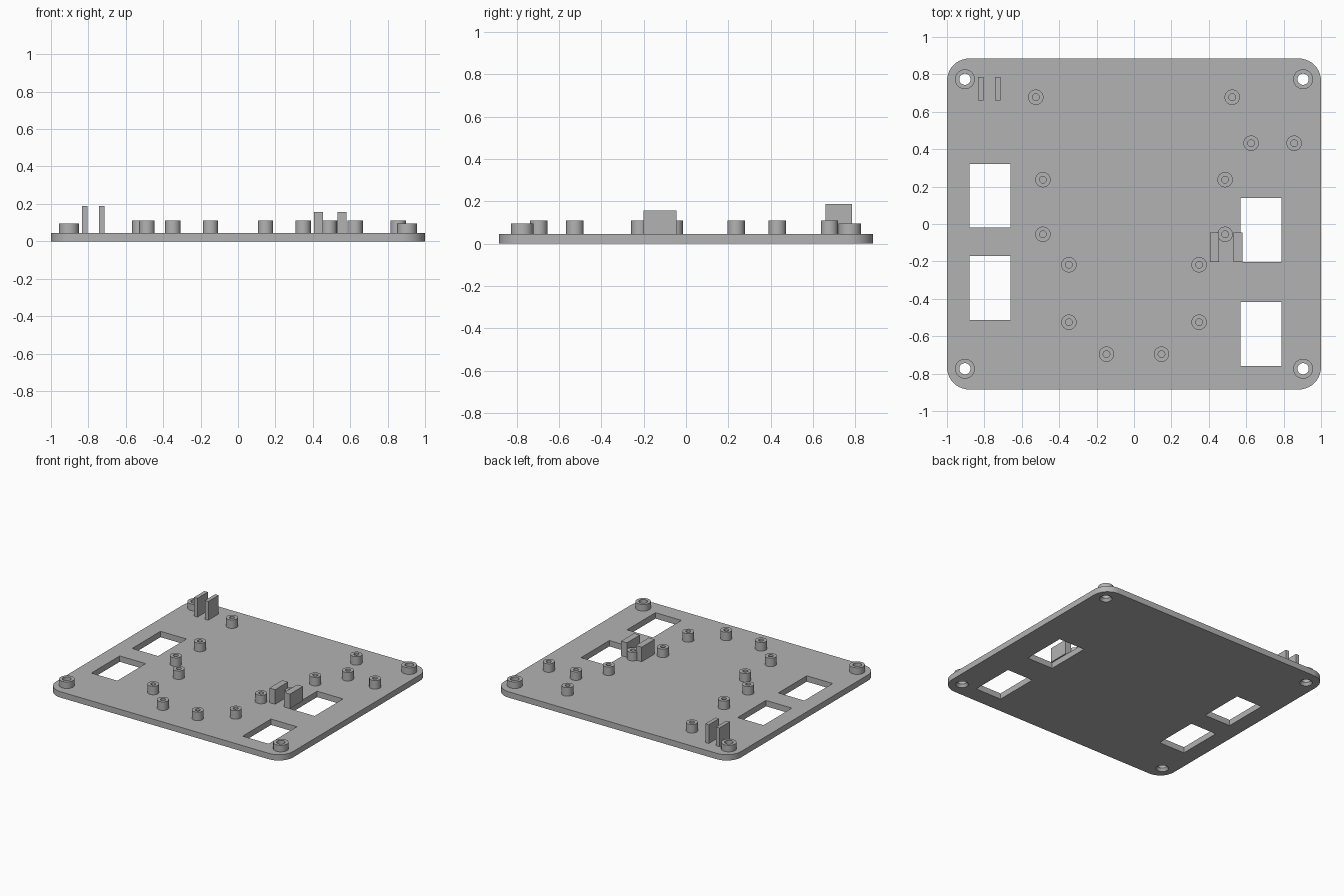
import bpy, bmesh
from math import radians, sin, cos, pi

cube = bpy.data.objects.get("Cube")
if cube:
    bpy.data.objects.remove(cube, do_unlink=True)

GREY = (0.45, 0.45, 0.45, 1)
mat = bpy.data.materials.new("plain grey")
mat.use_nodes = True
mat.diffuse_color = GREY
mat.node_tree.nodes["Principled BSDF"].inputs["Base Color"].default_value = GREY

HALF_X, HALF_Y, THICK = 1.0, 0.885, 0.045


def finish(name, bm):
    bmesh.ops.recalc_face_normals(bm, faces=bm.faces)
    mesh = bpy.data.meshes.new(name)
    bm.to_mesh(mesh)
    bm.free()
    mesh.materials.append(mat)
    obj = bpy.data.objects.new(name, mesh)
    bpy.context.collection.objects.link(obj)
    return obj


def box(name, x0, x1, y0, y1, z0, z1):
    bm = bmesh.new()
    bmesh.ops.create_cube(bm, size=1)
    for v in bm.verts:
        v.co.x = x1 if v.co.x > 0 else x0
        v.co.y = y1 if v.co.y > 0 else y0
        v.co.z = z1 if v.co.z > 0 else z0
    return finish(name, bm)


def lathe(name, profile, x, y, closed=False, steps=32):
    """Revolve (radius, height) points; a closed profile makes a tube."""
    bm = bmesh.new()
    rings = [[bm.verts.new((x + r * cos(2 * pi * i / steps),
                            y + r * sin(2 * pi * i / steps), z))
              for i in range(steps)] for r, z in profile]
    pairs = list(zip(rings, rings[1:]))
    if closed:
        pairs.append((rings[-1], rings[0]))
    for a, b in pairs:
        for i in range(steps):
            j = (i + 1) % steps
            bm.faces.new((a[i], a[j], b[j], b[i]))
    if not closed:
        bm.faces.new(rings[0])
        bm.faces.new(rings[-1])
    return finish(name, bm)


def smooth(obj):
    bpy.ops.object.select_all(action="DESELECT")
    obj.select_set(True)
    bpy.context.view_layer.objects.active = obj
    bpy.ops.object.shade_smooth_by_angle(angle=radians(30))


# Base plate with rounded corners
plate = box("base_plate", -HALF_X, HALF_X, -HALF_Y, HALF_Y, 0, THICK)
bm = bmesh.new()
bm.from_mesh(plate.data)
upright = [e for e in bm.edges if abs(e.verts[0].co.z - e.verts[1].co.z) > 0.01]
bmesh.ops.bevel(bm, geom=upright, offset=0.12, segments=10, profile=0.5, affect="EDGES")
bm.to_mesh(plate.data)
bm.free()

# Rectangular windows and countersunk corner holes cut through the plate
corners = [(sx * 0.904, sy * 0.774) for sx in (-1, 1) for sy in (-1, 1)]
cutters = [box("window_cutter", x, x + 0.219, y, y + 0.342, -0.1, 0.2)
           for x, y in ((-0.88, -0.02), (-0.88, -0.512), (0.57, -0.202), (0.57, -0.758))]
for x, y in corners:
    sink = [(0.044, -0.01), (0.044, 0), (0.03, 0.02), (0.03, 0.1)]
    cutters.append(lathe("hole_cutter", sink, x, y))

bpy.context.view_layer.objects.active = plate
for cutter in cutters:
    cutter.hide_render = True
    mod = plate.modifiers.new("cut", "BOOLEAN")
    mod.operation, mod.solver, mod.object = "DIFFERENCE", "EXACT", cutter
    bpy.ops.object.modifier_apply(modifier=mod.name)
    bpy.data.objects.remove(cutter, do_unlink=True)
smooth(plate)

# Corner bosses around the through holes
for x, y in corners:
    ring = [(0.03, THICK), (0.053, THICK), (0.053, 0.095), (0.03, 0.095)]
    smooth(lathe("corner_boss", ring, x, y, closed=True))

# Board standoffs with screw holes
standoffs = [(0.626, 0.432), (0.856, 0.432)]
for x, y in ((0.525, 0.678), (0.487, 0.237), (0.487, -0.055),
             (0.348, -0.218), (0.348, -0.525), (0.147, -0.696)):
    standoffs += [(x, y), (-x, y)]
for x, y in standoffs:
    ring = [(0.018, THICK), (0.041, THICK), (0.041, 0.11), (0.018, 0.11)]
    smooth(lathe("standoff", ring, x, y, closed=True))

# Pairs of upright holding tabs
for x in (-0.833, -0.742):
    box("back_tab", x, x + 0.029, 0.66, 0.785, THICK, 0.188)
for x in (0.406, 0.531):
    box("side_tab", x, x + 0.049, -0.202, -0.046, THICK, 0.156)
